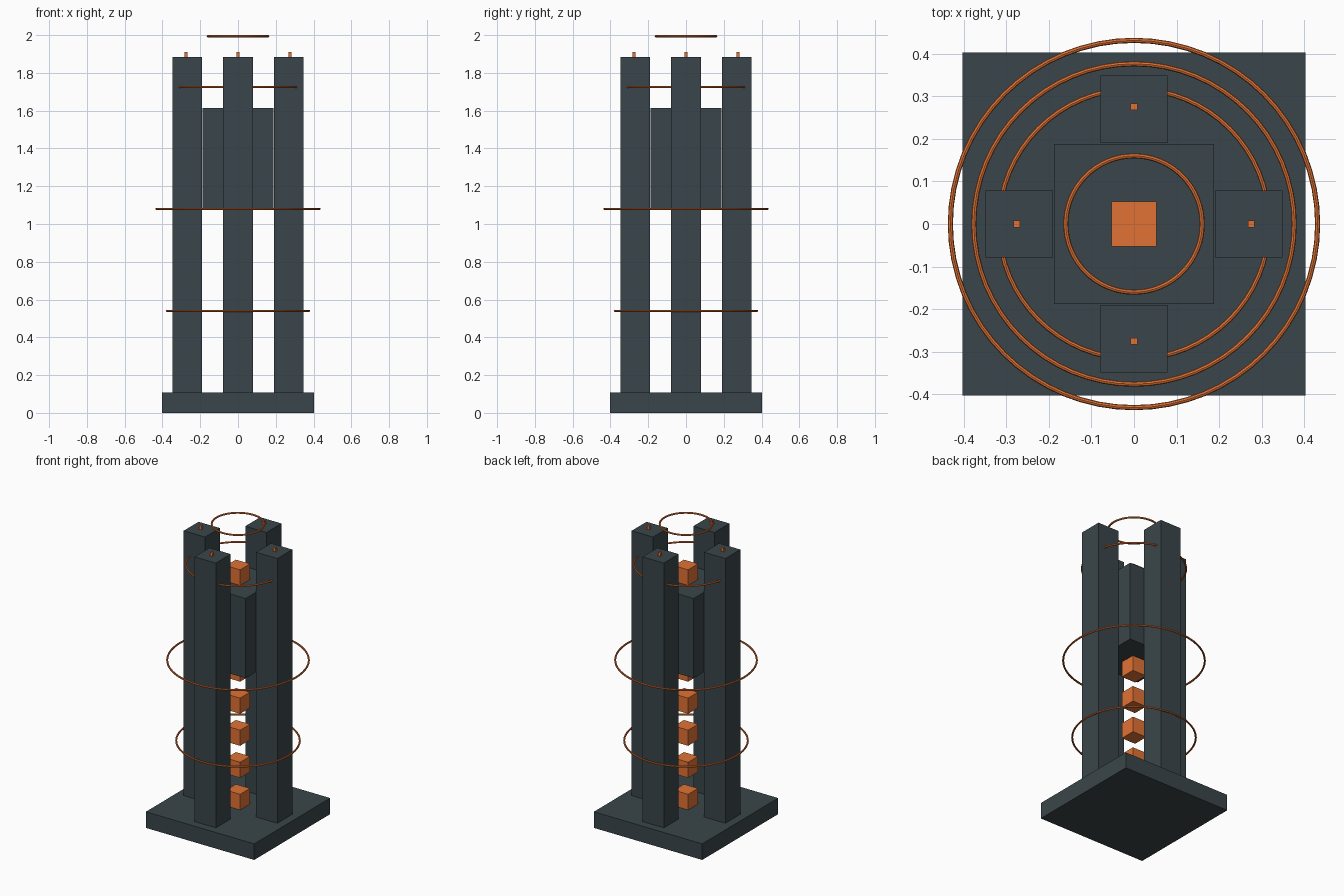
import bpy
from math import cos, sin, pi

default = bpy.data.objects.get("Cube")
if default:
    bpy.data.objects.remove(default, do_unlink=True)


def material(name, rgb):
    mat = bpy.data.materials.new(name)
    mat.use_nodes = True
    mat.diffuse_color = (*rgb, 1)
    mat.node_tree.nodes["Principled BSDF"].inputs["Base Color"].default_value = (*rgb, 1)
    return mat


DARK = material("dark_slate", (0.042, 0.06, 0.067))
ORANGE = material("orange", (0.75, 0.17, 0.035))


def finish(name, mat):
    obj = bpy.context.object
    obj.name = name
    obj.data.materials.append(mat)
    return obj


def box(name, x, y, bottom, top, width, mat):
    """Square block standing between two heights."""
    bpy.ops.mesh.primitive_cube_add(size=1, location=(x, y, (bottom + top) / 2))
    bpy.context.object.scale = (width, width, top - bottom)
    bpy.ops.object.transform_apply(location=False, rotation=False, scale=True)
    return finish(name, mat)


def ring(name, z, outer):
    tube = 0.006
    bpy.ops.mesh.primitive_torus_add(
        location=(0, 0, z), major_radius=outer - tube, minor_radius=tube,
        major_segments=64, minor_segments=8)
    bpy.ops.object.shade_smooth_by_angle()
    return finish(name, ORANGE)


BASE_TOP, COLUMN_TOP = 0.108, 1.885
CORE_BOTTOM, CORE_TOP = 1.08, 1.615

# Base slab and the raised central core
box("base", 0, 0, 0, BASE_TOP, 0.805, DARK)
box("core", 0, 0, CORE_BOTTOM, CORE_TOP, 0.375, DARK)

# Four columns, each with a small peg on top
for i, side in enumerate(("left", "back", "right", "front")):
    dx, dy = round(cos(i * pi / 2)), round(sin(i * pi / 2))
    box(side + "_column", dx * 0.269, dy * 0.269, BASE_TOP, COLUMN_TOP, 0.158, DARK)
    box(side + "_peg", dx * 0.275, dy * 0.275, COLUMN_TOP, 1.91, 0.016, ORANGE)

# Stack of evenly spaced cubes on the centre line
CUBE = 0.105
STEP = (CORE_TOP - BASE_TOP) / 7
for i in range(8):
    z = BASE_TOP + i * STEP
    box(f"energy_cube_{i + 1}", 0, 0, z, z + CUBE, CUBE, ORANGE)

# Thin horizontal rings
ring("lower_ring", 0.54, 0.382)
ring("middle_ring", 1.08, 0.437)
ring("upper_ring", 1.725, 0.323)
ring("top_ring", 1.994, 0.166)
